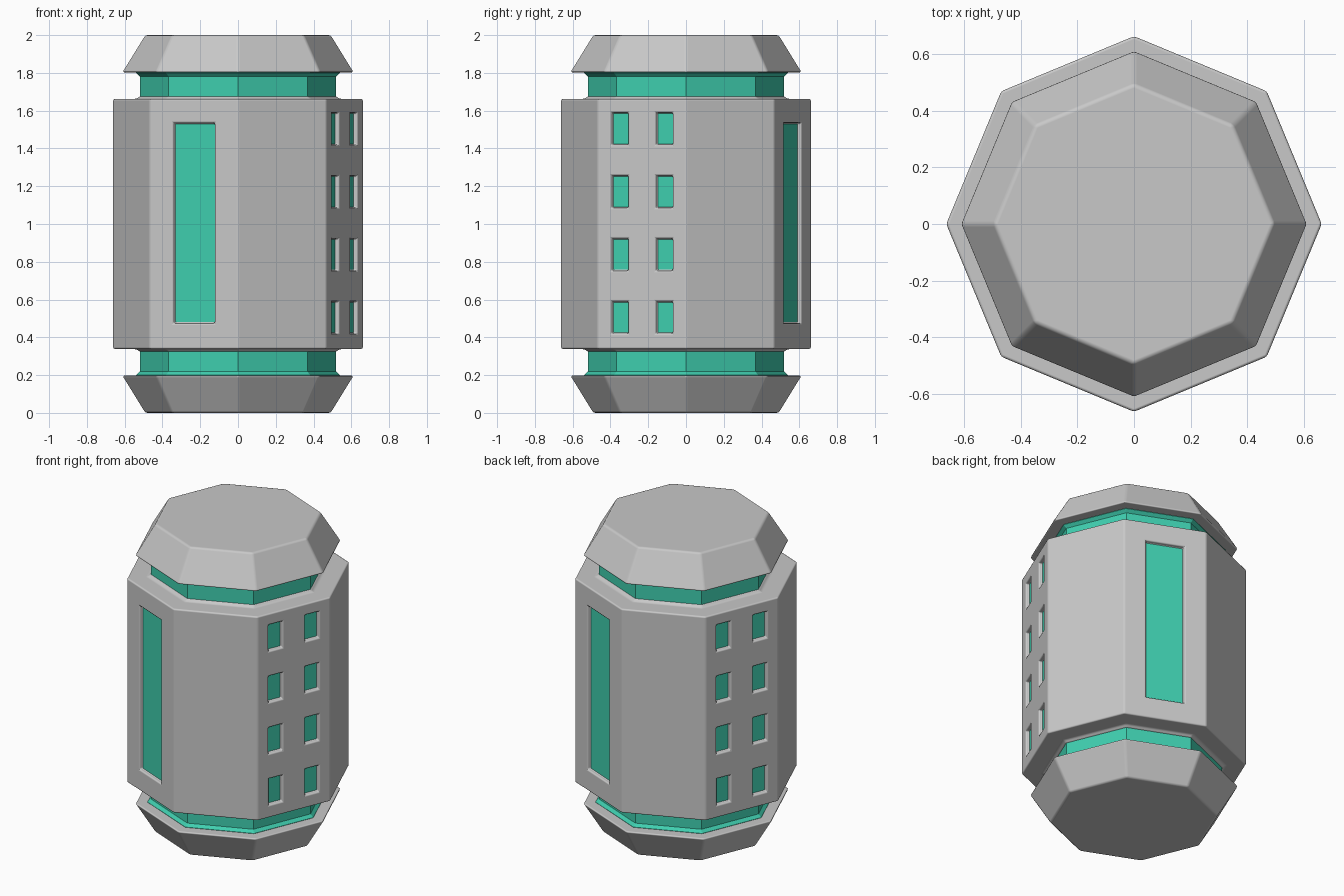
import bpy, bmesh, math
from mathutils import Matrix

cube = bpy.data.objects.get("Cube")
if cube:
    bpy.data.objects.remove(cube, do_unlink=True)


def material(name, rgb):
    m = bpy.data.materials.new(name)
    m.use_nodes = True
    m.diffuse_color = (*rgb, 1)
    m.node_tree.nodes["Principled BSDF"].inputs["Base Color"].default_value = (*rgb, 1)
    return m


GREY = material("hull grey", (0.58, 0.58, 0.58))
TEAL = material("glow teal", (0.05, 0.62, 0.43))
SIDES = 8
APOTHEM = 0.663 * math.cos(math.pi / SIDES)
DEPTH = 0.025


def add_object(name, bm, mat):
    bmesh.ops.recalc_face_normals(bm, faces=bm.faces)
    me = bpy.data.meshes.new(name)
    bm.to_mesh(me)
    bm.free()
    me.materials.append(mat)
    ob = bpy.data.objects.new(name, me)
    bpy.context.collection.objects.link(ob)
    return ob


def octagon_solid(name, profile, mat):
    """Stack octagonal rings of (radius, height) and cap both ends."""
    bm = bmesh.new()
    rings = []
    for r, z in profile:
        angles = [math.tau * i / SIDES for i in range(SIDES)]
        rings.append([bm.verts.new((r * math.cos(a), r * math.sin(a), z)) for a in angles])
    for low, high in zip(rings, rings[1:]):
        for i in range(SIDES):
            j = (i + 1) % SIDES
            bm.faces.new((low[i], low[j], high[j], high[i]))
    bm.faces.new(rings[0])
    bm.faces.new(rings[-1])
    return add_object(name, bm, mat)


def soften(ob, width):
    for p in ob.data.polygons:
        p.use_smooth = True
    b = ob.modifiers.new("soft edges", "BEVEL")
    b.width = width
    b.segments = 2
    b.limit_method = "ANGLE"
    b.angle_limit = math.radians(25)
    b.harden_normals = True


def box_on_face(bm, angle, offset, z, width, height, inner, outer):
    """Box on a hull side; inner and outer are distances from the axis."""
    place = (Matrix.Rotation(math.radians(angle), 4, "Z")
             @ Matrix.Translation(((inner + outer) / 2, offset, z))
             @ Matrix.Diagonal((outer - inner, width, height, 1)))
    bmesh.ops.create_cube(bm, size=1, matrix=place)


def mirrored(profile):
    return [(r, 2 - z) for r, z in profile]


# Openings: one tall slot and a grid of small windows, repeated half a turn round
slots = [(a, 0, 1.005, 0.235, 1.06) for a in (-112.5, 67.5)]
windows = [(a, off, 0.505 + 0.333 * row, 0.095, 0.17)
           for a in (-22.5, 157.5) for off in (-0.127, 0.127) for row in range(4)]

# Main hull, with the openings cut out
half = [(0.52, 0.322), (0.54, 0.338), (0.663, 0.338)]
hull = octagon_solid("main_hull", half + mirrored(half)[::-1], GREY)
bm = bmesh.new()
for a, off, z, w, h in slots + windows:
    box_on_face(bm, a, off, z, w, h, APOTHEM - DEPTH, APOTHEM + 0.1)
cutter = add_object("opening_cutter", bm, GREY)
cutter.hide_render = True
cut = hull.modifiers.new("openings", "BOOLEAN")
cut.operation = "DIFFERENCE"
cut.solver = "EXACT"
cut.object = cutter
bpy.context.view_layer.objects.active = hull
bpy.ops.object.modifier_apply(modifier=cut.name)
bpy.data.objects.remove(cutter, do_unlink=True)
soften(hull, 0.01)

# Glowing panes on the floors of the openings
for name, group in (("slot_panes", slots), ("window_panes", windows)):
    bm = bmesh.new()
    for a, off, z, w, h in group:
        box_on_face(bm, a, off, z, w - 0.01, h - 0.01,
                    APOTHEM - DEPTH - 0.003, APOTHEM - DEPTH + 0.004)
    add_object(name, bm, TEAL)

# End caps and glowing necks, bottom and top
cap = [(0.493, 0), (0.615, 0.198), (0.5, 0.198)]
neck = [(0.54, 0.196), (0.54, 0.2), (0.52, 0.218), (0.52, 0.33)]
for end, shape in (("bottom", lambda p: p), ("top", mirrored)):
    soften(octagon_solid(end + "_cap", shape(cap[:2]), GREY), 0.012)
    octagon_solid(end + "_neck", shape(neck), TEAL)
